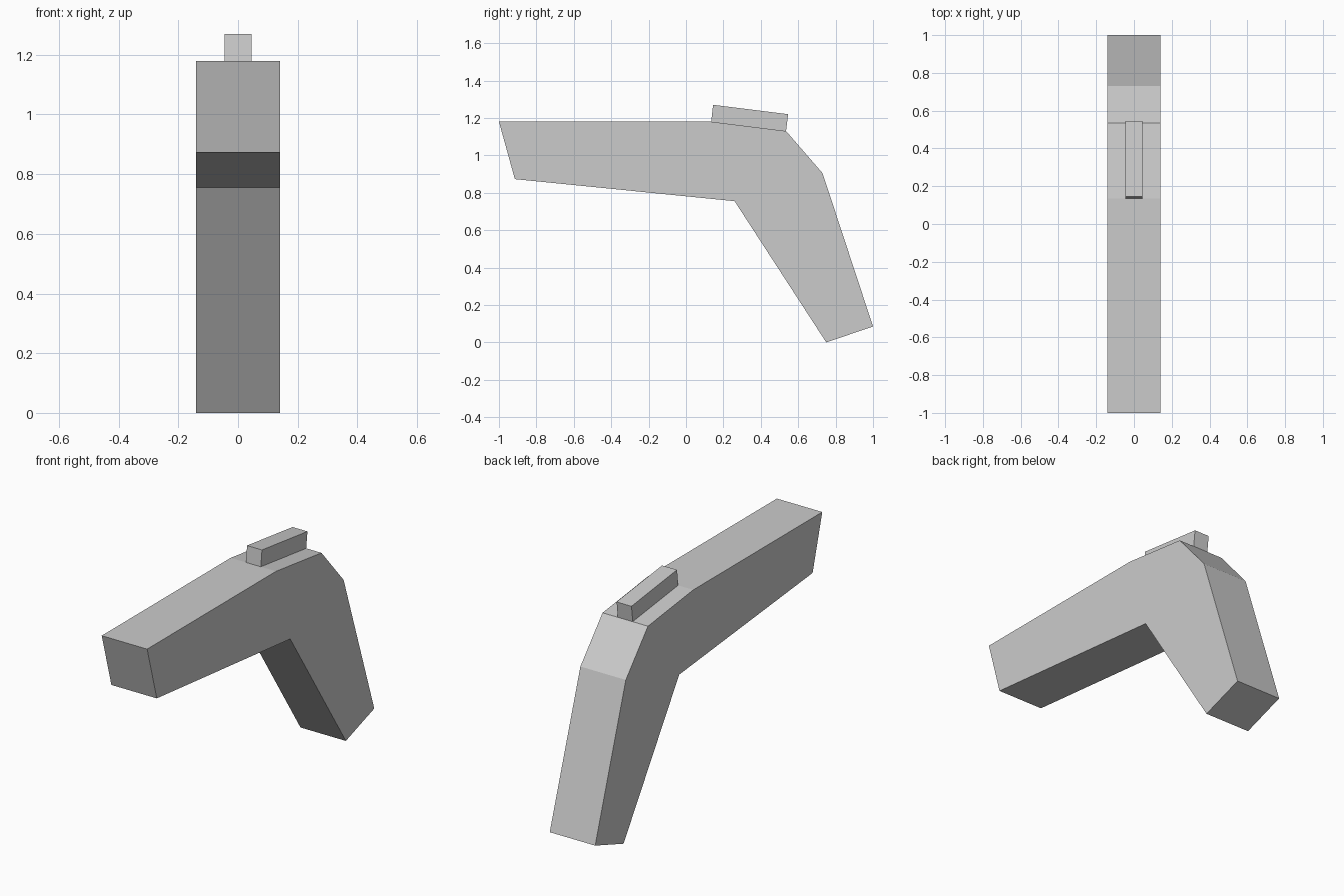
import bpy
import bmesh

default_cube = bpy.data.objects.get("Cube")
if default_cube:
    bpy.data.objects.remove(default_cube, do_unlink=True)

# Single flat colour
grey = bpy.data.materials.new("light grey")
grey.use_nodes = True
colour = (0.6, 0.6, 0.6, 1)
grey.diffuse_color = colour
grey.node_tree.nodes["Principled BSDF"].inputs["Base Color"].default_value = colour


def extrude_profile(name, profile, half_width):
    """Sweep a side profile of (y, z) points across x, flat shaded."""
    bm = bmesh.new()
    side = bm.faces.new([bm.verts.new((-half_width, y, z)) for y, z in profile])
    swept = bmesh.ops.extrude_face_region(bm, geom=[side], use_keep_orig=True)
    verts = [v for v in swept["geom"] if isinstance(v, bmesh.types.BMVert)]
    bmesh.ops.translate(bm, verts=verts, vec=(2 * half_width, 0, 0))
    bmesh.ops.recalc_face_normals(bm, faces=bm.faces)
    mesh = bpy.data.meshes.new(name)
    bm.to_mesh(mesh)
    bm.free()
    mesh.materials.append(grey)
    obj = bpy.data.objects.new(name, mesh)
    bpy.context.collection.objects.link(obj)
    return obj


# Barrel and slanted grip in one bent body
extrude_profile("barrel_and_grip", [
    (-1, 1.18), (0.135, 1.18), (0.535, 1.13), (0.73, 0.905),
    (1, 0.085), (0.75, 0), (0.26, 0.755), (-0.915, 0.873),
], 0.14)

# Raised block resting on the sloped rear of the barrel
extrude_profile("rear_block", [
    (0.135, 1.18), (0.145, 1.27), (0.546, 1.22), (0.535, 1.13),
], 0.046)
